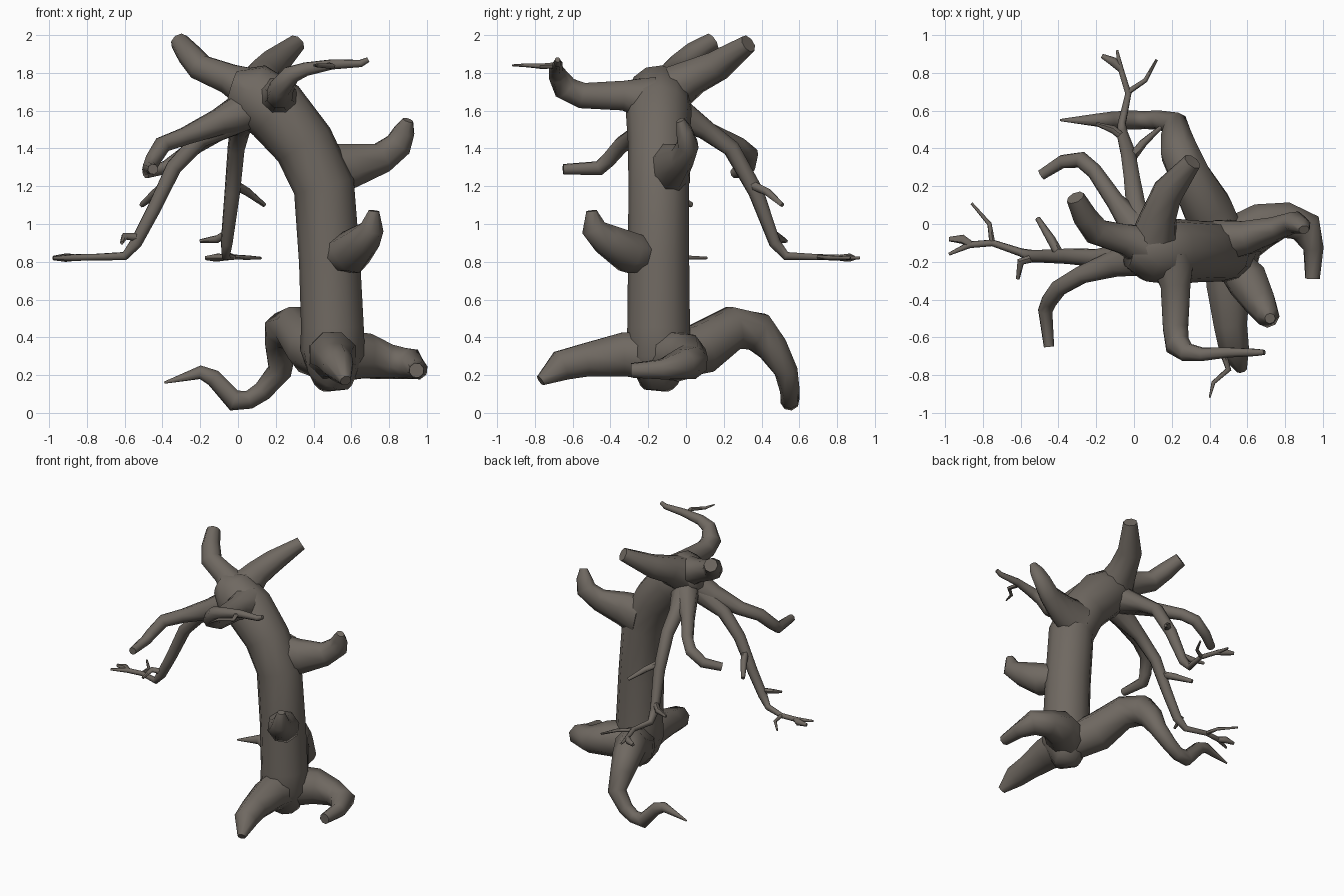
import bpy, bmesh, math
from mathutils import Vector

bark = bpy.data.materials.new("grey_brown_bark")
bark.diffuse_color = (0.16, 0.14, 0.12, 1)


def limb(name, pts, sides=8, squash=1.0):
    """Tapered tube through (x, y, z, radius) points, capped at both ends."""
    P = [Vector(p[:3]) for p in pts]
    n = len(P)
    bm = bmesh.new()
    rings, u = [], None
    for i in range(n):
        a = (P[i] - P[i - 1]).normalized() if i else (P[1] - P[0]).normalized()
        b = (P[i + 1] - P[i]).normalized() if i < n - 1 else a
        t = (a + b).normalized()
        if u is None:
            u = t.orthogonal().normalized()
        u = (u - t * u.dot(t)).normalized()      # carry the frame along the path
        v = t.cross(u)
        r = pts[i][3]
        # widen the ring in the bend plane so the tube keeps its thickness
        bend = b - a
        k = min(1 / max(a.dot(t), 0.1), 1.3) - 1
        bend = bend.normalized() if bend.length > 1e-4 else Vector()
        ring = []
        for j in range(sides):
            w = 2 * math.pi * (j + 0.5) / sides
            o = (u * math.cos(w) + v * math.sin(w)) * r
            o += bend * (o.dot(bend) * k)
            o.y *= squash                         # optional flattening front to back
            ring.append(bm.verts.new(P[i] + o))
        rings.append(ring)
    for r0, r1 in zip(rings, rings[1:]):
        for j in range(sides):
            k = (j + 1) % sides
            bm.faces.new((r0[j], r0[k], r1[k], r1[j]))
    bm.faces.new(rings[0][::-1])
    bm.faces.new(rings[-1])
    bmesh.ops.recalc_face_normals(bm, faces=bm.faces)
    me = bpy.data.meshes.new(name)
    bm.to_mesh(me)
    bm.free()
    me.materials.append(bark)
    ob = bpy.data.objects.new(name, me)
    bpy.context.collection.objects.link(ob)
    bpy.context.view_layer.objects.active = ob
    ob.select_set(True)
    bpy.ops.object.shade_smooth_by_angle(angle=math.radians(60))
    ob.select_set(False)


# Trunk leaning over to the left at the crown
limb("trunk", [(.44, -.08, .16, .06), (.48, -.12, .2, .13), (.5, -.145, .32, .172),
               (.5, -.145, .45, .166),
               (.485, -.145, .8, .162), (.455, -.145, 1.2, .16), (.35, -.145, 1.42, .162),
               (.2, -.145, 1.6, .175), (.07, -.14, 1.69, .165), (-.03, -.13, 1.72, .1)], 12)

# Roots
limb("back_root", [(.47, -.08, .3, .13), (.39, .08, .34, .14), (.3, .25, .45, .115),
                   (.24, .38, .43, .105), (.225, .46, .34, .085), (.22, .53, .22, .062),
                   (.13, .55, .115, .052), (.06, .55, .07, .048), (-.02, .55, .065, .052),
                   (-.13, .55, .185, .045), (-.2, .55, .215, .035), (-.39, .55, .16, .006)])
limb("front_root", [(.5, -.17, .3, .14), (.5, -.33, .31, .125), (.51, -.53, .28, .095),
                    (.53, -.66, .25, .085), (.57, -.77, .17, .03)])
limb("right_root", [(.5, -.12, .3, .15), (.68, -.01, .3, .125), (.81, .02, .27, .095),
                    (.91, -.02, .26, .085), (.95, -.13, .23, .055), (.945, -.29, .225, .04)])

# Broken stubs on the trunk
limb("right_stub", [(.45, -.09, 1.28, .16), (.6, -.07, 1.31, .125), (.76, -.02, 1.35, .085),
                    (.85, .01, 1.42, .075), (.88, -.01, 1.49, .06), (.9, -.03, 1.55, .03)],
     8, .75)
limb("front_stub", [(.54, -.23, .84, .1), (.6, -.3, .85, .115), (.67, -.42, .92, .088),
                    (.71, -.49, .98, .062), (.72, -.5, 1.07, .028)])

# Thick branches of the crown
limb("left_top_branch", [(.1, -.13, 1.7, .13), (-.05, -.08, 1.77, .085),
                         (-.2, -.04, 1.83, .072), (-.26, .04, 1.9, .065),
                         (-.31, .14, 1.965, .05)])
limb("back_top_branch", [(.1, -.11, 1.69, .14), (.13, .04, 1.78, .1),
                         (.18, .17, 1.84, .085), (.31, .33, 1.955, .05)])
limb("front_arm", [(.2, -.18, 1.66, .13), (.22, -.33, 1.68, .085), (.22, -.55, 1.68, .072),
                   (.23, -.64, 1.72, .066), (.28, -.68, 1.79, .05), (.36, -.69, 1.82, .038),
                   (.5, -.68, 1.845, .028),
                   (.65, -.68, 1.85, .02), (.69, -.68, 1.87, .014)])
limb("front_arm_twig", [(.47, -.68, 1.84, .018), (.5, -.77, 1.835, .014),
                        (.42, -.84, 1.84, .011), (.4, -.92, 1.84, .005)], 6)

# Drooping branches
limb("left_front_branch", [(.08, -.16, 1.62, .12), (-.1, -.21, 1.54, .075),
                           (-.28, -.27, 1.465, .05), (-.4, -.34, 1.42, .045),
                           (-.45, -.41, 1.34, .042), (-.47, -.46, 1.295, .038),
                           (-.45, -.65, 1.29, .028)])
limb("left_middle_branch", [(.06, -.17, 1.6, .1), (-.2, -.18, 1.45, .05),
                            (-.34, -.17, 1.3, .044), (-.45, -.17, 1.07, .038),
                            (-.54, -.17, .9, .034), (-.6, -.15, .83, .022),
                            (-.75, -.1, .825, .018), (-.87, -.11, .822, .018),
                            (-.98, -.16, .82, .008)])
limb("left_back_branch", [(.06, -.08, 1.6, .1), (-.1, .12, 1.49, .05), (-.21, .28, 1.42, .042),
                          (-.28, .34, 1.37, .042), (-.38, .33, 1.3, .036), (-.49, .26, 1.27, .03)])
limb("back_branch", [(.06, -.08, 1.6, .1), (.01, .1, 1.5, .055), (-.01, .24, 1.4, .046),
                     (-.03, .37, 1.17, .042), (-.06, .47, .9, .032), (-.065, .53, .83, .022),
                     (-.03, .69, .825, .017), (-.07, .82, .822, .016), (-.09, .92, .82, .007)])

# Small twigs on the drooping branches
twigs = [
    [(-.39, -.17, 1.2, .026), (-.44, -.08, 1.16, .024), (-.51, .03, 1.1, .014)],
    [(-.53, -.18, .93, .022), (-.6, -.2, .935, .018), (-.615, -.29, .9, .01)],
    [(-.75, -.1, .825, .016), (-.765, 0, .822, .012), (-.86, .11, .82, .007)],
    [(-.86, -.11, .822, .018), (-.91, -.08, .822, .024), (-.98, -.08, .82, .012)],
    [(-.02, .34, 1.21, .026), (.05, .43, 1.17, .022), (.14, .51, 1.1, .012)],
    [(-.06, .46, .95, .022), (-.11, .5, .92, .022), (-.2, .53, .91, .01)],
    [(-.03, .7, .825, .015), (.06, .76, .822, .012), (.12, .87, .82, .007)],
    [(-.07, .82, .822, .018), (-.11, .86, .822, .024), (-.17, .89, .82, .012)],
]
for i, t in enumerate(twigs):
    limb(f"twig_{i + 1}", t, 6)
